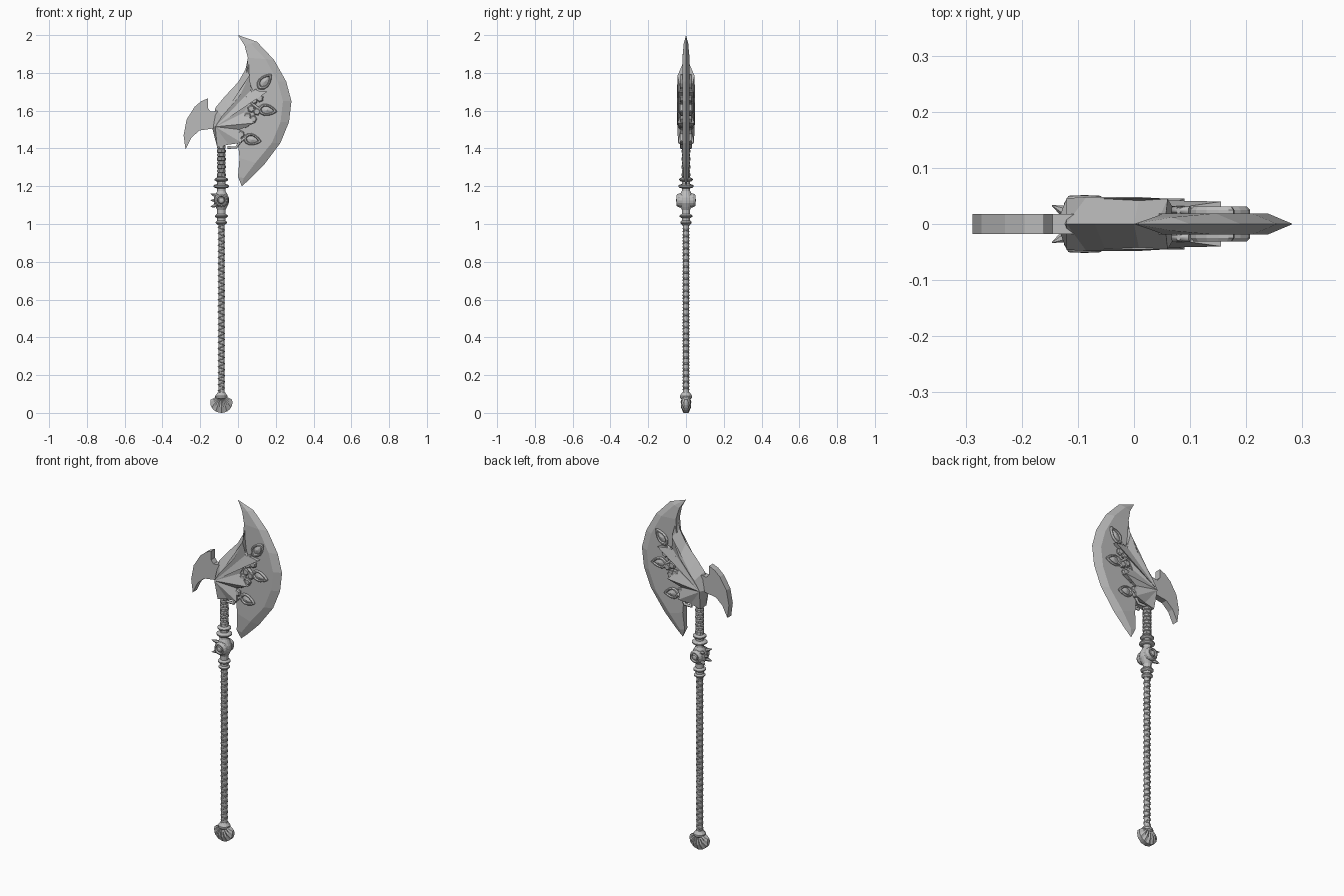
import bpy, bmesh, math
from mathutils import Vector

cube = bpy.data.objects.get("Cube")
if cube:
    bpy.data.objects.remove(cube, do_unlink=True)

steel = bpy.data.materials.new("grey_steel")
steel.use_nodes = True
GREY = (0.5, 0.5, 0.5, 1)
steel.diffuse_color = GREY
for node in steel.node_tree.nodes:
    if node.type == 'BSDF_PRINCIPLED':
        node.inputs["Base Color"].default_value = GREY

SHAFT_X = -0.088


def add(name, data):
    data.materials.append(steel)
    ob = bpy.data.objects.new(name, data)
    bpy.context.collection.objects.link(ob)
    return ob


def finish(name, bm):
    bmesh.ops.remove_doubles(bm, verts=bm.verts, dist=0.0002)
    bmesh.ops.recalc_face_normals(bm, faces=bm.faces)
    me = bpy.data.meshes.new(name)
    bm.to_mesh(me)
    bm.free()
    return add(name, me)


def loft(name, rows):
    """Skin closed rings of points and cap both ends."""
    bm = bmesh.new()
    rings = [[bm.verts.new(p) for p in row] for row in rows]
    n = len(rows[0])
    for a, b in zip(rings, rings[1:]):
        for i in range(n):
            j = (i + 1) % n
            bm.faces.new((a[i], a[j], b[j], b[i]))
    bm.faces.new(rings[0])
    bm.faces.new(rings[-1])
    return finish(name, bm)


def lathe(name, profile, centre=(SHAFT_X, 0, 0), axis='z', seg=12, phase=0.0):
    """Turn (radius, height) pairs about an axis."""
    rows = []
    for r, h in profile:
        row = []
        for i in range(seg):
            a = math.tau * i / seg + phase
            u, v = r * math.cos(a), r * math.sin(a)
            p = {'x': (h, u, v), 'y': (u, h, v), 'z': (u, v, h)}[axis]
            row.append(Vector(centre) + Vector(p))
        rows.append(row)
    return loft(name, rows)


def tube(name, points, radius):
    cu = bpy.data.curves.new(name, 'CURVE')
    cu.dimensions = '3D'
    cu.bevel_depth = radius
    cu.bevel_resolution = 1
    cu.use_fill_caps = True
    sp = cu.splines.new('POLY')
    sp.points.add(len(points) - 1)
    for pt, p in zip(sp.points, points):
        pt.co = (*p, 1)
    return add(name, cu)


# Crescent blade: cutting edge, matching back line, thickness per station
edge = [(0, 2), (.10, 1.965), (.19, 1.87), (.255, 1.755), (.283, 1.65),
        (.27, 1.54), (.225, 1.43), (.135, 1.31), (.06, 1.235), (.02, 1.2)]
back = [(0, 2), (.035, 1.945), (.052, 1.88), (.04, 1.75), (0, 1.65),
        (0, 1.54), (0, 1.43), (.008, 1.35), (0, 1.25), (.02, 1.2)]
rows = []
for i, (e, b) in enumerate(zip(edge, back)):
    e, b = Vector(e), Vector(b)
    t = 0 if i in (0, 9) else .012 if i in (1, 8) else .019
    m = e.lerp(b, min(.5, .045 / max((e - b).length, .01)))
    rows.append([(b.x, t, b.y), (m.x, t, m.y), (e.x, 0, e.y),
                 (m.x, -t, m.y), (b.x, -t, b.y)])
loft("blade", rows)

# Rear hook plate
hook = [(-.16, 1.665), (-.195, 1.65), (-.23, 1.62), (-.272, 1.553), (-.288, 1.47),
        (-.278, 1.395), (-.246, 1.458), (-.204, 1.495), (-.10, 1.51),
        (-.10, 1.60), (-.145, 1.595), (-.16, 1.615)]
loft("rear_hook", [[(x, y, z) for x, z in hook] for y in (-.018, .018)])

# Head: ridges fanning from one apex, each front point paired with a rim point
apex = (-.12, .046, 1.515)
pairs = [(apex, (-.138, 0, 1.515)),
         ((-.085, .048, 1.57), (-.12, 0, 1.615)),
         ((-.05, .048, 1.61), (-.07, 0, 1.675)),
         ((.01, .048, 1.68), (0, 0, 1.75)),
         ((.06, .045, 1.785), (.04, 0, 1.82)),
         ((.06, .045, 1.785), (.055, 0, 1.89))]
fan = [(.06, .045, 1.785), (.07, .028, 1.71), (.155, .04, 1.70), (.06, .026, 1.645),
       (.03, .025, 1.59), (.09, .045, 1.535), (.01, .028, 1.50), (.02, .042, 1.43),
       (-.05, .028, 1.42), (-.11, .03, 1.405)]
pairs += [(p, (p[0], 0, p[2])) for p in fan] + [pairs[0]]
bm = bmesh.new()
for s in (1, -1):
    cache = {}

    def vert(p):
        if p not in cache:
            cache[p] = bm.verts.new((p[0], p[1] * s, p[2]))
        return cache[p]

    for (f1, r1), (f2, r2) in zip(pairs, pairs[1:]):
        for ring in ((apex, f1, f2), (f1, f2, r2, r1)):
            ring = list(dict.fromkeys(ring))
            if len(ring) > 2:
                bm.faces.new([vert(p) for p in ring])
finish("ridged_head", bm)

# Scale cobbles between head and blade, passing through both sides
for x, z in [(.05, 1.66), (.085, 1.655), (.115, 1.665), (.07, 1.61), (.1, 1.595),
             (.05, 1.57), (.08, 1.555), (.04, 1.53), (.015, 1.475)]:
    lathe("scale_cobble", [(.015, -.033), (.021, -.027), (.021, .027), (.015, .033)],
          (x, 0, z), 'y', 6, x * 40)

# Framed leaves with their vines, on both sides
leaves = [(.142, 1.755, 48, .105), (.155, 1.603, -8, .105), (.075, 1.447, -12, .10)]
stems = [[(.05, 1.76), (.075, 1.70), (.1, 1.71)],
         [(.06, 1.655), (.085, 1.63), (.11, 1.61)],
         [(-.055, 1.405), (-.01, 1.405), (.01, 1.435), (.035, 1.455)]]
for side, s in (("front", -1), ("back", 1)):
    for (cx, cz, deg, length), stem in zip(leaves, stems):
        ca, sa = math.cos(math.radians(deg)), math.sin(math.radians(deg))
        rows = []
        for k, y in ((1, .015), (1, .025), (.88, .031), (.7, .031), (.6, .023), (.05, .03)):
            row = []
            for i in range(14):
                t = math.tau * i / 14
                u = k * length / 2 * math.cos(t)
                v = k * .031 * math.sin(t) * abs(math.sin(t)) ** .4 * (1 - .3 * math.cos(t))
                row.append((cx + u * ca - v * sa, s * y, cz + u * sa + v * ca))
            rows.append(row)
        loft(side + "_leaf", rows)
        tube(side + "_vine", [(x, s * .024, z) for x, z in stem], .008)

# Shaft core and crossed cord wrap
lathe("shaft", [(.0165, .08), (.0165, 1.0), (.022, 1.01), (.022, 1.25), (.018, 1.26), (.018, 1.45)])
for name, turn in (("cord_wrap_left", 1), ("cord_wrap_right", -1)):
    pts = []
    for i in range(28 * 8 + 1):
        a = turn * math.tau * i / 8
        pts.append((SHAFT_X + .0165 * math.cos(a), .0165 * math.sin(a), .1 + .9 * i / 224))
    tube(name, pts, .0035)

# Scaled neck: staggered rows of facets
for i in range(8):
    z = 1.25 + i * .021
    lathe("neck_scales", [(.018, z), (.024, z + .004), (.024, z + .015), (.018, z + .022)],
          seg=8, phase=(i % 2) * math.pi / 8)

# Collar rings
for r, z in ((.03, 1.008), (.034, 1.042), (.041, 1.2), (.036, 1.235)):
    lathe("collar_ring", [(.02, z - .012), (r - .006, z - .008), (r, z - .003),
                          (r, z + .003), (r - .006, z + .008), (.02, z + .012)], seg=16)

# Boss with round medallions and side thorns
lathe("boss", [(.022, 1.075), (.03, 1.09), (.039, 1.11), (.04, 1.125),
               (.039, 1.14), (.03, 1.16), (.022, 1.175)], seg=16)
for side, s in (("front", -1), ("back", 1)):
    lathe(side + "_medallion", [(.037, s * .02), (.037, s * .036), (.029, s * .05),
                                (.023, s * .051), (.019, s * .042), (.014, s * .049),
                                (.005, s * .052)], (SHAFT_X, 0, 1.125), 'y', 16)
for y, z in ((-.022, 1.15), (.022, 1.15), (0, 1.125), (-.022, 1.1), (.022, 1.1)):
    root = Vector((SHAFT_X - .025, y * .8, z))
    tip = Vector((SHAFT_X - .058, y * 1.5, 1.125 + (z - 1.125) * 1.4))
    rot = (tip - root).to_track_quat('Z', 'Y')
    thorn = lathe("thorn", [(.011, 0), (.008, .02), (.0008, (tip - root).length)], (0, 0, 0), 'z', 6)
    thorn.location = root
    thorn.rotation_euler = rot.to_euler()

# Ribbed shell pommel under a small collar
rows = []
for i in range(15):
    k = i / 7 - 1
    a = math.radians(62) * k
    length = .1 - .036 * k * k
    bulge = (1 - .35 * k * k) * (1 if i % 2 else .82)
    section = [(.1, .018), (.4, .028), (.7, .027), (1, .014)]
    ring = [(f, y * bulge) for f, y in section]
    ring += [(f, -y) for f, y in reversed(ring)]
    rows.append([(SHAFT_X + f * length * math.sin(a), y, .1 - f * length * math.cos(a))
                 for f, y in ring])
loft("shell_pommel", rows)
lathe("pommel_collar", [(.022, .07), (.033, .08), (.033, .09), (.025, .1), (.02, .108)])
